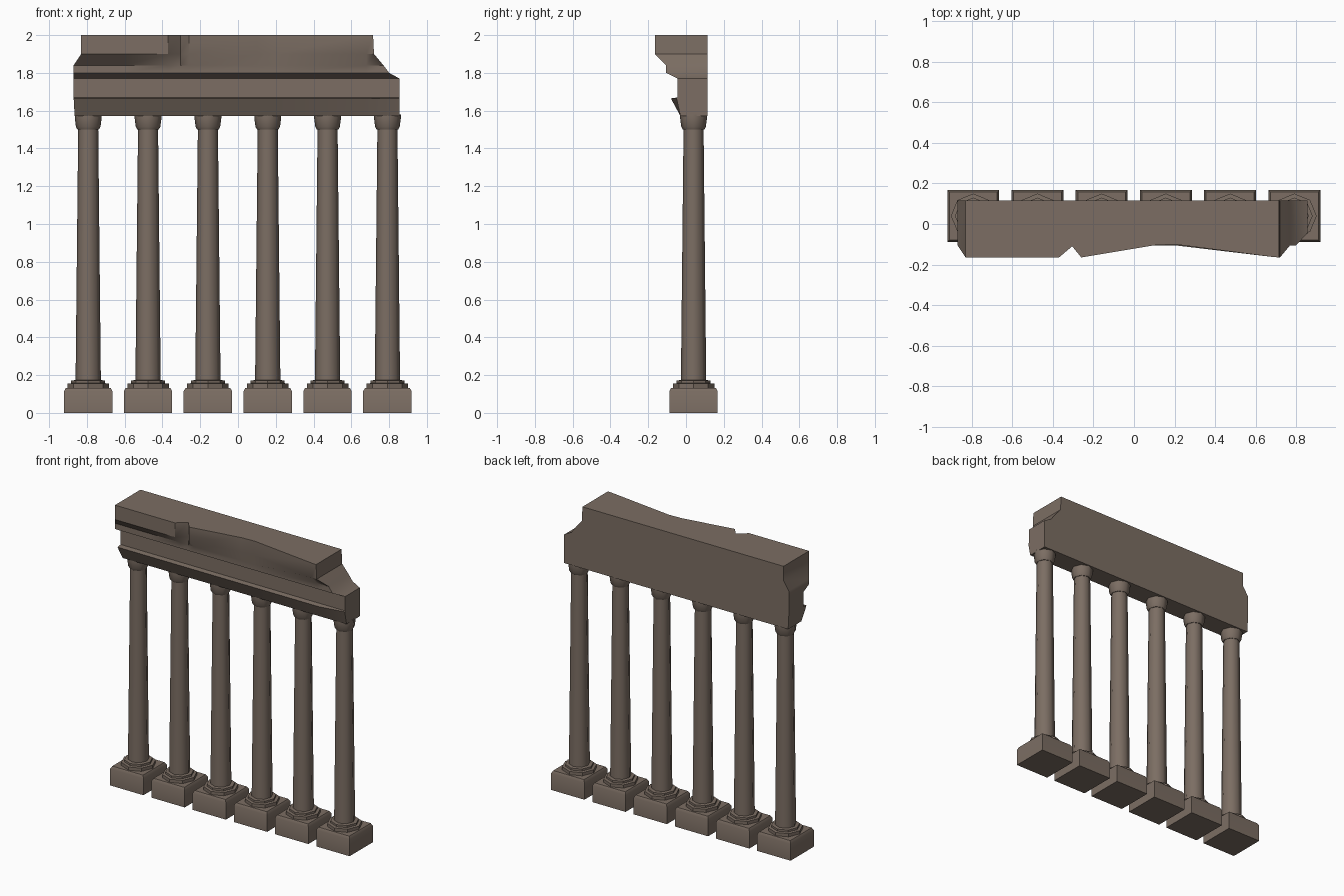
import bpy, bmesh, math

if "Cube" in bpy.data.objects:
    bpy.data.objects.remove(bpy.data.objects["Cube"])

stone = bpy.data.materials.new("weathered_stone")
stone.diffuse_color = (0.2, 0.155, 0.125, 1)
stone.use_nodes = True
stone.node_tree.nodes["Principled BSDF"].inputs["Base Color"].default_value = stone.diffuse_color
CY = 0.04  # depth of the column axis


def make(name, bm, angle=30):
    bmesh.ops.recalc_face_normals(bm, faces=bm.faces)
    me = bpy.data.meshes.new(name)
    bm.to_mesh(me)
    bm.free()
    me.materials.append(stone)
    ob = bpy.data.objects.new(name, me)
    bpy.context.collection.objects.link(ob)
    bpy.ops.object.select_all(action='DESELECT')
    ob.select_set(True)
    bpy.context.view_layer.objects.active = ob
    bpy.ops.object.shade_smooth_by_angle(angle=math.radians(angle))
    return ob


def stack(name, cx, profile, sides, turn=0.0, angle=30):
    """Closed solid from (radius, z) rings."""
    bm = bmesh.new()
    rings = []
    for r, z in profile:
        rings.append([bm.verts.new((cx + r * math.cos(turn + 2 * math.pi * k / sides),
                                    CY + r * math.sin(turn + 2 * math.pi * k / sides), z))
                      for k in range(sides)])
    for a, b in zip(rings, rings[1:]):
        for k in range(sides):
            n = (k + 1) % sides
            bm.faces.new((a[k], a[n], b[n], b[k]))
    bm.faces.new(rings[0])
    bm.faces.new(rings[-1])
    return make(name, bm, angle)


# Six columns: square plinth, stepped base, tapered shaft, flared capital
R2 = math.sqrt(2)
for i in range(6):
    x = -0.793 + i * 0.3168
    stack(f"plinth_{i}", x, [(0.128 * R2, 0), (0.128 * R2, 0.115), (0.118 * R2, 0.133)],
          4, math.pi / 4)
    stack(f"base_rings_{i}", x, [(0.11, 0.125), (0.11, 0.155), (0.09, 0.157),
                                 (0.09, 0.171), (0.075, 0.173)], 8)
    stack(f"shaft_{i}", x, [(0.067, 0.165), (0.053, 1.51)], 8, 0, 50)
    stack(f"capital_{i}", x, [(0.057, 1.5), (0.065, 1.515), (0.071, 1.56), (0.071, 1.58)],
          8, 0, 50)

# Broken beam: front depth, height, left end and right end of each moulding level
levels = [(-0.03, 1.572, -0.865, 0.855), (-0.08, 1.665, -0.87, 0.855),
          (-0.045, 1.67, -0.87, 0.855), (-0.045, 1.77, -0.87, 0.855),
          (-0.105, 1.80, -0.87, 0.80), (-0.105, 1.84, -0.87, 0.77),
          (-0.165, 1.90, -0.83, 0.72), (-0.165, 2.0, -0.83, 0.715)]
# Worn depth of the top moulding along the beam
wear = [(None, -0.165), (-0.6, -0.165), (-0.37, -0.165), (-0.305, -0.11), (-0.26, -0.165),
        (0.1, -0.105), (0.2, -0.10), (0.68, -0.162), (None, -0.165)]
bm = bmesh.new()
front, back = [], []
for s, (sx, top_y) in enumerate(wear):
    f, b = [], []
    for j, (y, z, left, right) in enumerate(levels):
        x = left if s == 0 else right if s == len(wear) - 1 else sx
        if j >= 6:
            y = top_y
        if j == 1 and s == len(wear) - 1:
            y = -0.05  # chipped lower corner
        f.append(bm.verts.new((x, y, z)))
        b.append(bm.verts.new((x, 0.115, z)))
    front.append(f)
    back.append(b)
last = len(levels) - 1
for s in range(len(wear) - 1):
    for j in range(last):
        for g in (front, back):
            bm.faces.new((g[s][j], g[s + 1][j], g[s + 1][j + 1], g[s][j + 1]))
    for j in (0, last):
        bm.faces.new((front[s][j], front[s + 1][j], back[s + 1][j], back[s][j]))
for s in (0, len(wear) - 1):
    for j in range(last):
        bm.faces.new((front[s][j], front[s][j + 1], back[s][j + 1], back[s][j]))
make("broken_beam", bm, 35)
